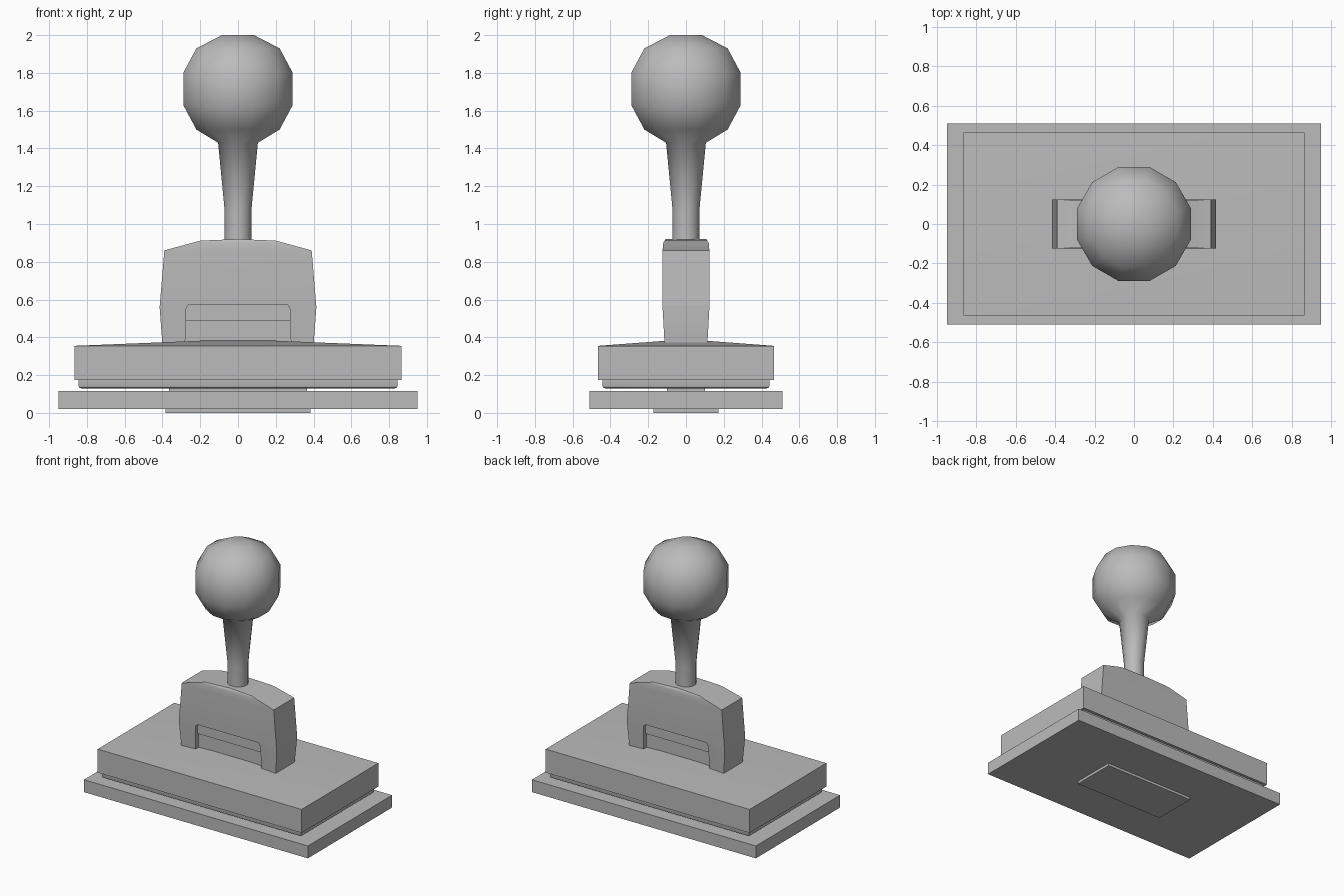
import bpy, bmesh, math
from mathutils import Vector

cube = bpy.data.objects.get("Cube")
if cube:
    bpy.data.objects.remove(cube)

grey = bpy.data.materials.new("plain grey")
grey.use_nodes = True
colour = (0.5, 0.5, 0.5, 1)
grey.diffuse_color = colour
grey.node_tree.nodes["Principled BSDF"].inputs["Base Color"].default_value = colour


def finish(name, bm, angle=30):
    """Turn a bmesh into a shaded, coloured object."""
    bmesh.ops.recalc_face_normals(bm, faces=bm.faces)
    mesh = bpy.data.meshes.new(name)
    bm.to_mesh(mesh)
    bm.free()
    mesh.materials.append(grey)
    obj = bpy.data.objects.new(name, mesh)
    bpy.context.collection.objects.link(obj)
    bpy.ops.object.select_all(action='DESELECT')
    obj.select_set(True)
    bpy.context.view_layer.objects.active = obj
    bpy.ops.object.shade_smooth_by_angle(angle=math.radians(angle))
    return obj


def slab(hx, hy, low, high):
    """Box from half sizes and a height range."""
    bm = bmesh.new()
    bmesh.ops.create_cube(bm, size=2)
    for v in bm.verts:
        v.co = (v.co.x * hx, v.co.y * hy, high if v.co.z > 0 else low)
    return bm


# Stacked base
finish("bottom_pad", slab(0.385, 0.172, 0, 0.03))
finish("base_plate", slab(0.95, 0.51, 0.02, 0.115))
finish("base_spacer", slab(0.365, 0.1, 0.11, 0.14))

# Lower tray with a softened bottom rim
bm = slab(0.845, 0.443, 0.13, 0.18)
rim = [e for e in bm.edges if all(v.co.z < 0.15 for v in e.verts)]
bmesh.ops.bevel(bm, geom=rim, offset=0.014, segments=2, affect='EDGES', profile=0.5)
finish("lower_tray", bm)

# Main block with a shallow pyramid on top
bm = slab(0.865, 0.465, 0.175, 0.355)
bm.faces.ensure_lookup_table()
top = max(bm.faces, key=lambda f: f.calc_center_median().z)
apex = bmesh.ops.poke(bm, faces=[top])["verts"][0]
apex.co.z = 0.39
finish("main_block", bm)

# Arched bracket: mirrored outline, extruded, with depth varying by height
half = [(0, 0.92), (0.2, 0.912), (0.39, 0.86), (0.415, 0.56), (0.4, 0.36),
        (0.28, 0.36), (0.275, 0.55), (0.265, 0.57), (0.25, 0.575)]
outline = half + [(-x, z) for x, z in reversed(half) if x > 0]
depths = [(0.36, 0.113), (0.575, 0.125), (0.86, 0.124), (0.9, 0.12), (0.92, 0.108)]


def depth_at(z):
    for (z0, d0), (z1, d1) in zip(depths, depths[1:]):
        if z <= z1:
            return d0 + (d1 - d0) * (z - z0) / (z1 - z0)
    return depths[-1][1]


bm = bmesh.new()
face = bm.faces.new([bm.verts.new((x, -0.1, z)) for x, z in outline])
extruded = bmesh.ops.extrude_face_region(bm, geom=[face])["geom"]
for v in extruded:
    if isinstance(v, bmesh.types.BMVert):
        v.co.y = 0.1
for z, d in depths[1:-1]:
    bmesh.ops.bisect_plane(bm, geom=bm.verts[:] + bm.edges[:] + bm.faces[:],
                           plane_co=Vector((0, 0, z)), plane_no=Vector((0, 0, 1)))
for v in bm.verts:
    v.co.y = math.copysign(depth_at(v.co.z), v.co.y)
finish("arched_bracket", bm)

# Recessed panel that closes the opening, stepped at mid height
finish("recess_upper_panel", slab(0.285, 0.095, 0.49, 0.6))
finish("recess_lower_panel", slab(0.285, 0.08, 0.36, 0.5))

# Stem and round knob, lathed with twelve sides
SIDES = 12
profile = [(0.073, 0.88), (0.073, 1.07), (0.109, 1.43), (0.228, 1.5),
           (0.3, 1.63), (0.3, 1.8), (0.228, 1.93), (0.088, 2.0)]
bm = bmesh.new()
rings = []
for r, z in profile:
    rings.append([bm.verts.new((r * math.cos(a), r * math.sin(a), z))
                  for a in (math.tau * (i + 0.5) / SIDES for i in range(SIDES))])
for lower, upper in zip(rings, rings[1:]):
    for i in range(SIDES):
        j = (i + 1) % SIDES
        bm.faces.new((lower[i], lower[j], upper[j], upper[i]))
bm.faces.new(rings[0])
bm.faces.new(rings[-1])
finish("stem_and_knob", bm, 65)
